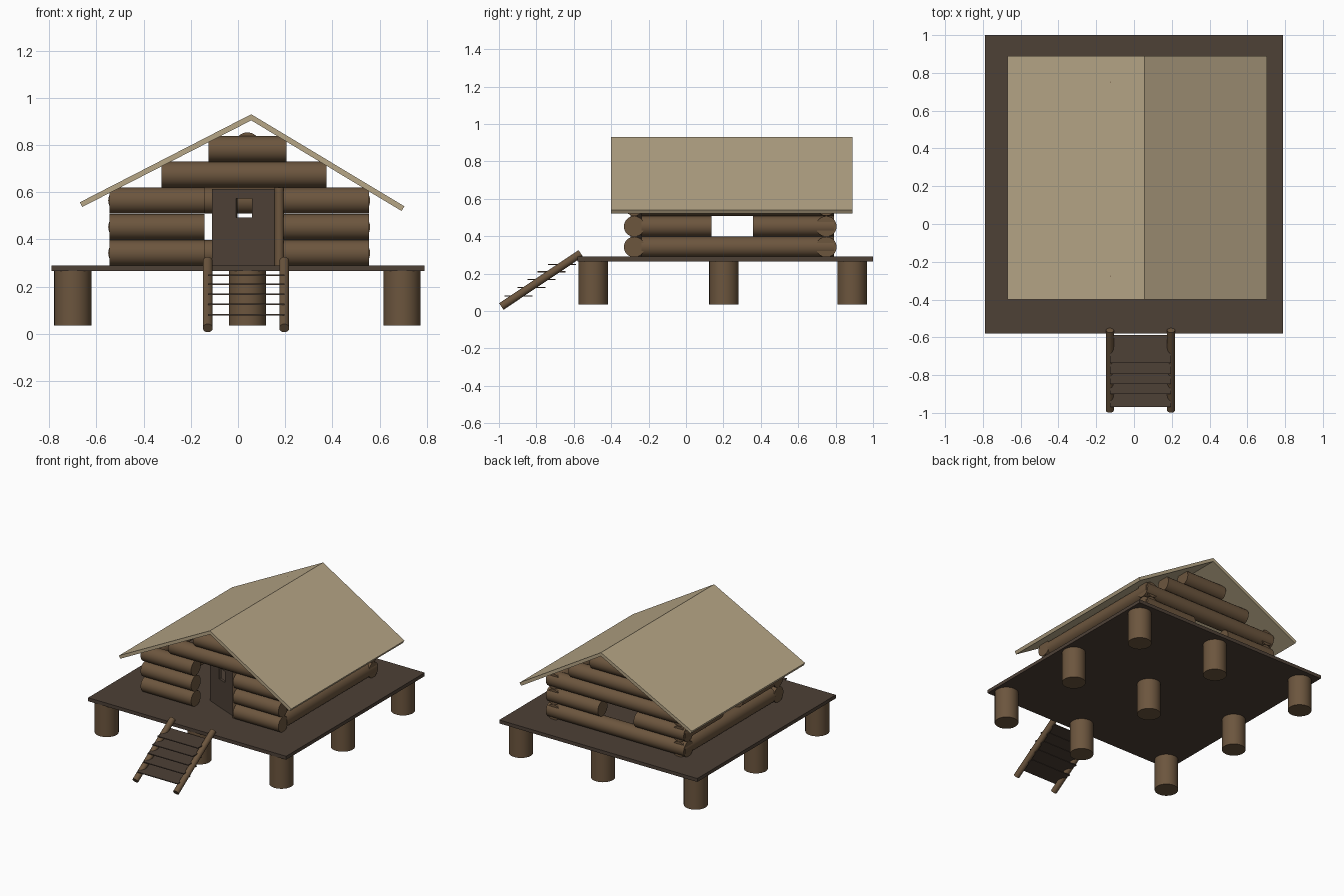
import bpy, bmesh, math
from mathutils import Vector, Matrix

if "Cube" in bpy.data.objects:
    bpy.data.objects.remove(bpy.data.objects["Cube"])


def mat(name, rgb):
    m = bpy.data.materials.new(name)
    m.diffuse_color = (*rgb, 1)
    m.use_nodes = True
    m.node_tree.nodes["Principled BSDF"].inputs["Base Color"].default_value = m.diffuse_color
    return m


LOG = mat("log_wood", (0.15, 0.092, 0.048))
PLANK = mat("dark_plank", (0.075, 0.052, 0.037))
ROOF = mat("roof_board", (0.47, 0.38, 0.24))


def finish(name, bm, material, smooth=False):
    bmesh.ops.recalc_face_normals(bm, faces=bm.faces)
    me = bpy.data.meshes.new(name)
    bm.to_mesh(me)
    bm.free()
    me.materials.append(material)
    ob = bpy.data.objects.new(name, me)
    bpy.context.collection.objects.link(ob)
    if smooth:
        bpy.ops.object.select_all(action='DESELECT')
        ob.select_set(True)
        bpy.context.view_layer.objects.active = ob
        bpy.ops.object.shade_smooth_by_angle(angle=math.radians(35))
    return ob


def log(name, a, b, r=0.055):
    """Round log between two points."""
    a, b = Vector(a), Vector(b)
    d = b - a
    m = Matrix.Translation((a + b) / 2) @ d.to_track_quat('Z', 'Y').to_matrix().to_4x4()
    bm = bmesh.new()
    bmesh.ops.create_cone(bm, cap_ends=True, segments=32, radius1=r, radius2=r,
                          depth=d.length, matrix=m)
    return finish(name, bm, LOG, True)


def box(name, lo, hi, material=PLANK):
    lo, hi = Vector(lo), Vector(hi)
    bm = bmesh.new()
    bmesh.ops.create_cube(bm, size=1, matrix=Matrix.Translation((lo + hi) / 2)
                          @ Matrix.Diagonal((*(hi - lo), 1)))
    return finish(name, bm, material)


def extrude(name, pts, depth, material):
    """Solid from a closed outline, pushed along depth."""
    bm = bmesh.new()
    f = bm.faces.new([bm.verts.new(p) for p in pts])
    g = bmesh.ops.extrude_face_region(bm, geom=[f])['geom']
    bmesh.ops.translate(bm, vec=depth, verts=[v for v in g if isinstance(v, bmesh.types.BMVert)])
    return finish(name, bm, material)


# Deck on nine posts
box("deck", (-0.79, -0.58, 0.265), (0.79, 1.0, 0.29))
for x in (-0.70, 0.04, 0.695):
    for y in (-0.497, 0.203, 0.888):
        log("deck_post", (x, y, 0.035), (x, y, 0.27), 0.079)

# Log walls: three courses, window gaps in the middle one
FRONT, BACK = -0.277, 0.75
X0, X1 = -0.545, 0.555
for i, z in enumerate((0.342, 0.452, 0.564)):
    window = i == 1
    log("front_log_left", (X0, FRONT, z), (-0.142, FRONT, z))
    log("front_log_right", (0.192, FRONT, z), (X1, FRONT, z))
    for a, b in ([(X0, -0.145), (0.14, X1)] if window else [(X0, X1)]):
        log("back_log", (a, BACK, z), (b, BACK, z))
    for x in (-0.495, 0.505):
        for a, b in ([(-0.238, 0.135), (0.357, 0.79)] if window else [(-0.238, 0.79)]):
            log("side_log", (x, a, z), (x, b, z))

# Gable logs and ridge beam
for y in (FRONT, BACK):
    log("gable_log_lower", (-0.325, y, 0.674), (0.375, y, 0.674))
    log("gable_log_upper", (-0.126, y, 0.782), (0.206, y, 0.782))
log("ridge_beam", (0.04, FRONT, 0.80), (0.04, BACK, 0.80), 0.053)

# Roof
profile = [(-0.67, 0.557), (0.056, 0.93), (0.705, 0.54),
           (0.693, 0.52), (0.056, 0.904), (-0.66, 0.537)]
extrude("roof", [(x, -0.40, z) for x, z in profile], (0, 1.29, 0), ROOF)

# Door, standing ajar on its hinge post, with a window hole
log("door_post", (0.175, FRONT, 0.29), (0.175, FRONT, 0.62), 0.02)
w, w0, w1 = 0.30, 0.11, 0.185
hinge = Matrix.Translation((-0.11, -0.16, 0)) @ Matrix.Rotation(math.radians(-23), 4, 'Z')
for a, b, c, d in ((0, w0, 0.29, 0.613), (w1, w, 0.29, 0.613),
                   (w0, w1, 0.29, 0.492), (w0, w1, 0.573, 0.613)):
    box("door_panel", (a, 0, c), (b, 0.018, d)).matrix_world = hinge

# Stair ladder
for x in (-0.128, 0.196):
    log("stair_rail", (x, -0.987, 0.024), (x, -0.563, 0.308), 0.021)
for y, z in ((-0.97, 0.080), (-0.90, 0.125), (-0.848, 0.168), (-0.795, 0.210), (-0.737, 0.248)):
    box("stair_step", (-0.128, y, z - 0.003), (0.196, y + 0.15, z + 0.003))
